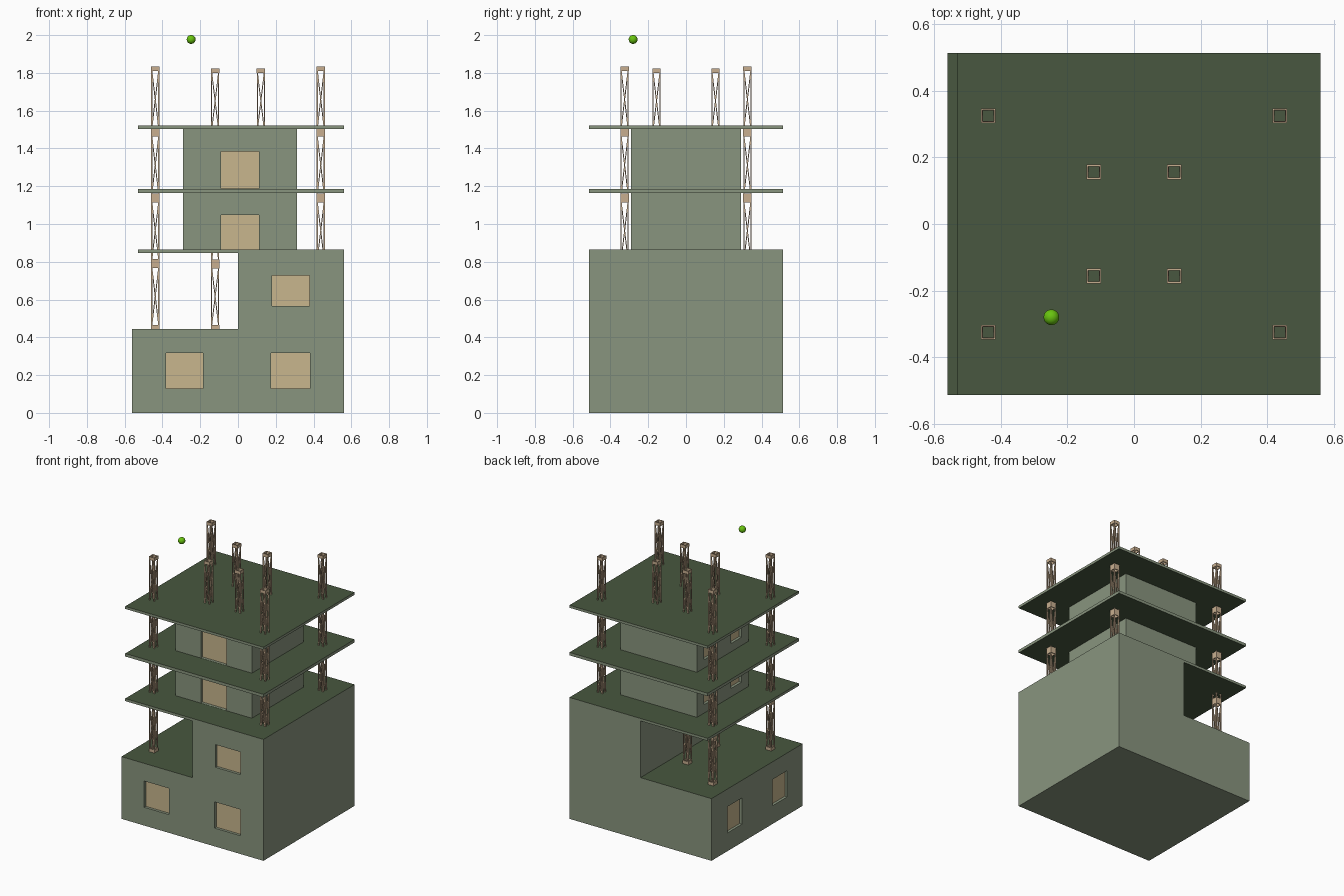
import bpy, bmesh
from mathutils import Matrix, Vector

if "Cube" in bpy.data.objects:
    bpy.data.objects.remove(bpy.data.objects["Cube"])


def material(name, rgb):
    m = bpy.data.materials.new(name)
    m.diffuse_color = (*rgb, 1)
    m.use_nodes = True
    m.node_tree.nodes["Principled BSDF"].inputs["Base Color"].default_value = m.diffuse_color
    return m


WALL = material("wall_green", (0.25, 0.30, 0.21))
DECK = material("deck_dark_green", (0.065, 0.095, 0.05))
PANE = material("window_tan", (0.58, 0.47, 0.27))
TRUSS = material("truss_tan", (0.58, 0.43, 0.28))
BALL = material("ball_green", (0.14, 0.55, 0.005))


def finish(name, bm, *mats):
    bmesh.ops.recalc_face_normals(bm, faces=bm.faces[:])
    me = bpy.data.meshes.new(name)
    bm.to_mesh(me)
    bm.free()
    for m in mats:
        me.materials.append(m)
    ob = bpy.data.objects.new(name, me)
    bpy.context.collection.objects.link(ob)
    return ob


def add_box(bm, lo, hi):
    lo, hi = Vector(lo), Vector(hi)
    mat = Matrix.Translation((lo + hi) / 2) @ Matrix.Diagonal((*(hi - lo), 1))
    bmesh.ops.create_cube(bm, size=1, matrix=mat)


def add_rod(bm, a, b, w):
    a, b = Vector(a), Vector(b)
    d = b - a
    # roll is kept square to the axes by building the frame from the face plane
    side = Vector((1, 0, 0)) if abs(d.x) < 1e-6 else Vector((0, 1, 0))
    z = d.normalized()
    y = z.cross(side)
    rot = Matrix((side, y, z)).transposed().to_4x4()
    mat = Matrix.Translation((a + b) / 2) @ rot @ Matrix.Diagonal((w, w, d.length, 1))
    bmesh.ops.create_cube(bm, size=1, matrix=mat)


def paint_decks(ob, up_only):
    for p in ob.data.polygons:
        if p.normal.z > 0.9 or (p.normal.z < -0.9 and (not up_only or p.center.z > 0.1)):
            p.material_index = 1


def cut_windows(body, front, left, y_front, x_left, depth=0.022):
    """Recess openings (u0, u1, z0, z1) in the front and left walls, with a pane in each."""
    cut, pane = bmesh.new(), bmesh.new()
    for u0, u1, z0, z1 in front:
        add_box(cut, (u0, y_front - 0.05, z0), (u1, y_front + depth, z1))
        add_box(pane, (u0, y_front + depth - 0.003, z0), (u1, y_front + depth + 0.003, z1))
    for u0, u1, z0, z1 in left:
        add_box(cut, (x_left - 0.05, u0, z0), (x_left + depth, u1, z1))
        add_box(pane, (x_left + depth - 0.003, u0, z0), (x_left + depth + 0.003, u1, z1))
    cutter = finish(body.name + "_cutter", cut, WALL)
    cutter.hide_render = True
    cutter.hide_viewport = True
    cutter.display_type = 'WIRE'
    mod = body.modifiers.new("openings", 'BOOLEAN')
    mod.operation = 'DIFFERENCE'
    mod.solver = 'EXACT'
    mod.object = cutter
    finish(body.name + "_panes", pane, PANE)


# Stepped base with cantilevered first deck: one profile extruded in y
bm = bmesh.new()
profile = [(-.56, 0), (.56, 0), (.56, .865), (-.53, .865),
           (-.53, .847), (0, .847), (0, .443), (-.56, .443)]
face = bm.faces.new([bm.verts.new((x, -.513, z)) for x, z in profile])
ext = bmesh.ops.extrude_face_region(bm, geom=[face])["geom"]
bmesh.ops.translate(bm, vec=(0, 1.026, 0),
                    verts=[v for v in ext if isinstance(v, bmesh.types.BMVert)])
base = finish("stepped_base", bm, WALL, DECK)
paint_decks(base, True)
cut_windows(base,
            [(-.38, -.185, .13, .317), (.175, .38, .13, .317), (.18, .378, .565, .727)],
            [(-.34, -.175, .13, .317), (.17, .335, .13, .317)], -.513, -.56)

# Core of the two upper storeys
bm = bmesh.new()
add_box(bm, (-.29, -.29, .855), (.313, .29, 1.512))
core = finish("core", bm, WALL)
cut_windows(core, [(-.09, .112, .866, 1.048), (-.09, .112, 1.187, 1.385)],
            [(y, y + .12, z, z + .14) for y in (-.21, .09) for z in (.925, 1.245)],
            -.29, -.29)

# Floor slabs
for name, z0, z1 in (("middle_slab", 1.165, 1.186), ("roof_slab", 1.504, 1.522)):
    bm = bmesh.new()
    add_box(bm, (-.53, -.513, z0), (.56, .513, z1))
    paint_decks(finish(name, bm, WALL, DECK), False)


# Lattice columns: one unit with hollow end collars, legs and crossed braces, stacked four high
def lattice_unit(h, half=.022, t=.005, collar=.023):
    bm = bmesh.new()
    for z in (0, h - collar):
        for s in (-1, 1):
            a, b = sorted((s * half, s * (half - t)))
            add_box(bm, (-half, a, z), (half, b, z + collar))
            add_box(bm, (a, -half + t, z), (b, half - t, z + collar))
    r = half - .0035
    z0, z1 = collar * .8, h - collar * .8
    for s in (-1, 1):
        for q in (-1, 1):
            add_rod(bm, (s * r, q * r, z0), (s * r, q * r, z1), .006)
            add_rod(bm, (-q * r, s * r, z0), (q * r, s * r, z1), .005)
            add_rod(bm, (s * r, -q * r, z0), (s * r, q * r, z1), .005)
    return bm


for name, cx, cy, pitch in (("outer_column", .438, .325, .3475),
                            ("inner_column", .121, .156, .345)):
    first = finish(name, lattice_unit(pitch), TRUSS)
    for i, (sx, sy) in enumerate(((-1, -1), (1, -1), (-1, 1), (1, 1))):
        ob = first
        if i:
            ob = bpy.data.objects.new(f"{name}_{i}", first.data)
            bpy.context.collection.objects.link(ob)
        ob.location = (sx * cx, sy * cy, .443)
        arr = ob.modifiers.new("stack", 'ARRAY')
        arr.count = 4
        arr.use_relative_offset = False
        arr.use_constant_offset = True
        arr.constant_offset_displace = (0, 0, pitch)

# Floating ball
bm = bmesh.new()
bmesh.ops.create_uvsphere(bm, u_segments=24, v_segments=16, radius=.0235,
                          matrix=Matrix.Translation((-.248, -.28, 1.977)))
ball = finish("ball", bm, BALL)
for p in ball.data.polygons:
    p.use_smooth = True
